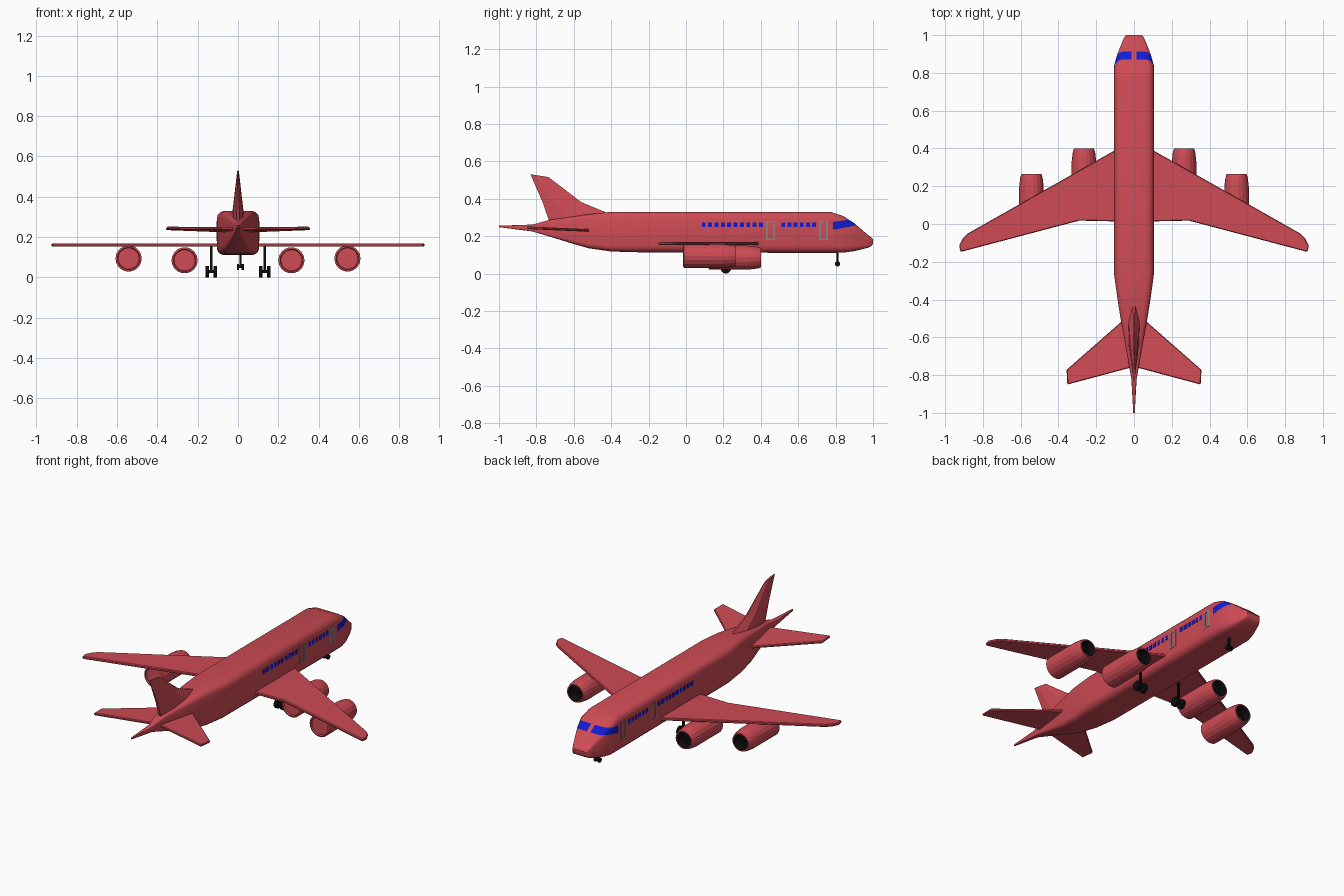
import bpy, bmesh, math
from mathutils import Vector, Matrix

cube = bpy.data.objects.get("Cube")
if cube:
    bpy.data.objects.remove(cube, do_unlink=True)


def material(name, rgb):
    m = bpy.data.materials.new(name)
    m.use_nodes = True
    m.diffuse_color = (*rgb, 1)
    bsdf = next(n for n in m.node_tree.nodes if n.type == 'BSDF_PRINCIPLED')
    bsdf.inputs["Base Color"].default_value = (*rgb, 1)
    return m


RED = material("body_red", (0.62, 0.07, 0.09))
BLUE = material("window_blue", (0.006, 0.012, 0.65))
BLACK = material("gear_black", (0.004, 0.004, 0.004))
GREY = material("door_grey", (0.27, 0.22, 0.22))


def finish(bm, name, mats, mirror=False, smooth=None, bevel=0):
    """Turn a bmesh into a shaded, optionally mirrored object."""
    bmesh.ops.recalc_face_normals(bm, faces=bm.faces)
    mesh = bpy.data.meshes.new(name)
    bm.to_mesh(mesh)
    bm.free()
    ob = bpy.data.objects.new(name, mesh)
    bpy.context.collection.objects.link(ob)
    for m in mats:
        mesh.materials.append(m)
    if smooth:
        bpy.ops.object.select_all(action='DESELECT')
        ob.select_set(True)
        bpy.context.view_layer.objects.active = ob
        bpy.ops.object.shade_smooth_by_angle(angle=math.radians(smooth))
    if bevel:
        b = ob.modifiers.new("soft_edge", 'BEVEL')
        b.width, b.segments = bevel, 1
    if mirror:
        ob.modifiers.new("mirror", 'MIRROR')
    return ob


def loft(bm, rings):
    """Skin closed rings of points and cap both ends."""
    loops = [[bm.verts.new(p) for p in ring] for ring in rings]
    for a, b in zip(loops, loops[1:]):
        for i in range(len(a)):
            j = (i + 1) % len(a)
            bm.faces.new((a[i], a[j], b[j], b[i]))
    bm.faces.new(loops[0])
    bm.faces.new(loops[-1])


def box(bm, center, size):
    mat = Matrix.Translation(center) @ Matrix.Diagonal((*size, 1))
    bmesh.ops.create_cube(bm, size=1, matrix=mat)


def wheel(bm, center, radius, width):
    mat = Matrix.Translation(center) @ Matrix.Rotation(math.pi / 2, 4, 'Y')
    bmesh.ops.create_cone(bm, cap_ends=True, segments=16, radius1=radius,
                          radius2=radius, depth=width, matrix=mat)


# Fuselage: rounded box sections along y (y, half width, bottom, top)
def section(y, w, zb, zt):
    h, mid = (zt - zb) / 2, (zt + zb) / 2
    r = 0.36 * min(w, h)
    pts = []
    for k, (sx, sz) in enumerate(((1, 1), (-1, 1), (-1, -1), (1, -1))):
        for s in range(4):
            a = math.pi / 2 * (k + s / 3)
            pts.append((sx * (w - r) + r * math.cos(a), y,
                        mid + sz * (h - r) + r * math.sin(a)))
    return pts


STATIONS = ((-1, .004, .248, .256), (-.82, .014, .225, .262), (-.73, .03, .198, .287),
            (-.6, .053, .158, .305), (-.52, .068, .135, .317), (-.4, .087, .118, .33),
            (-.27, .105, .114, .33), (.77, .105, .11, .33), (.84, .105, .112, .308),
            (.9, .088, .12, .269), (.97, .06, .137, .209), (.992, .05, .148, .193),
            (1, .043, .16, .182))
bm = bmesh.new()
loft(bm, [section(*s) for s in STATIONS])

# Cockpit glazing: cut the nose along the window borders, then colour inside
bottom = (Vector((0, .785, .234)), Vector((0, -.19, 1)))
top = (Vector((0, .785, .276)), Vector((0, -.14, 1)))
borders = [bottom, top] + [(Vector((0, y, 0)), Vector((0, 1, 0))) for y in (.785, .915)]
borders += [(Vector((x, 0, 0)), Vector((1, 0, 0))) for x in (-.012, .012)]
for co, no in borders:
    nose = [f for f in bm.faces if f.calc_center_median().y > .2]
    geom = nose + list({e for f in nose for e in f.edges}) + list({v for f in nose for v in f.verts})
    bmesh.ops.bisect_plane(bm, geom=geom, plane_co=co, plane_no=no, dist=1e-5)
for f in bm.faces:
    c = f.calc_center_median()
    inside = (c - bottom[0]).dot(bottom[1]) > 0 > (c - top[0]).dot(top[1])
    if inside and .785 < c.y < .915 and abs(c.x) > .012:
        f.material_index = 1
finish(bm, "fuselage", [RED, BLUE], smooth=35)

# Cabin windows
bm = bmesh.new()
for first, count, step in ((.095, 10, .034), (.52, 6, .033)):
    for i in range(count):
        box(bm, (.105, first + i * step, .261), (.004, .021, .026))
finish(bm, "cabin_windows", [BLUE], mirror=True)

# Door outlines
bm = bmesh.new()
for y in (.452, .735):
    for s in (-1, 1):
        box(bm, (.105, y + s * .018, .23), (.004, .01, .1))
        box(bm, (.105, y, .23 + s * .046), (.004, .028, .008))
finish(bm, "door_frames", [GREY], mirror=True)


# Wings and tailplanes: flat outlines with a little thickness and tilt
def panel(name, outline, z, thick, tilt=0):
    bm = bmesh.new()
    loft(bm, [[(x, y, z + dz - tilt * y) for x, y in outline] for dz in (0, thick)])
    finish(bm, name, [RED], mirror=True, bevel=.004)


panel("wing", ((.02, .435), (.105, .388), (.88, -.05), (.905, -.075), (.926, -.115),
               (.918, -.148), (.29, .018), (.02, .012)), .153, .016)
panel("tailplane", ((.005, -.465), (.07, -.52), (.357, -.772), (.353, -.85),
                    (.005, -.757)), .2, .014, .045)


# Tail fin: tapered sections (lead y, lead z, trail y, trail z, half thickness)
def fin_section(yl, zl, yt, zt, t):
    side = [(0, .15), (.3, 1), (.7, .9), (1, .25)]
    pts = [(s * t, f) for f, s in side] + [(-s * t, f) for f, s in reversed(side)]
    return [(x, yl + (yt - yl) * f, zl + (zt - zl) * f) for x, f in pts]


bm = bmesh.new()
loft(bm, [fin_section(*s) for s in ((-.415, .322, -.73, .275, .03),
                                   (-.56, .382, -.766, .38, .021),
                                   (-.735, .516, -.832, .531, .005))])
finish(bm, "tail_fin", [RED])

# Engines: turned profile (radius, y) with a dark recessed intake
PROFILE = ((.052, .008), (.056, 0), (.065, .004), (.065, .21), (.059, .262),
           (.053, .28), (.046, .28), (.043, .235), (.012, .235), (.002, .255))


def engine(name, x, y, z, sides=18):
    bm = bmesh.new()
    loft(bm, [[(x + r * math.cos(math.tau * i / sides), y + d,
                z + r * math.sin(math.tau * i / sides)) for i in range(sides)]
              for r, d in PROFILE])
    for f in bm.faces:
        c = f.calc_center_median()
        if c.y - y > .22 and math.hypot(c.x - x, c.z - z) < .047:
            f.material_index = 1
    finish(bm, name, [RED, BLACK], mirror=True, smooth=15)


engine("inner_engine", .265, .12, .085)
engine("outer_engine", .543, -.015, .094)


# Landing gear: strut, axle and a pair of wheels
def gear(name, x, y, top, radius, gap, width, mirror):
    bm = bmesh.new()
    axle = radius + .003
    box(bm, (x, y, top[0] + (top[1] - top[0]) / 2), (.011, .011, top[1] - top[0]))
    box(bm, (x, y, top[0]), (gap * 2, .014, .014))
    for s in (-1, 1):
        wheel(bm, (x + s * gap, y, top[0] - .002), radius, width)
    finish(bm, name, [BLACK], mirror=mirror)


gear("main_gear", .133, .213, (.03, .158), .028, .02, .018, True)
gear("nose_gear", .012, .81, (.054, .125), .014, .012, .011, False)
